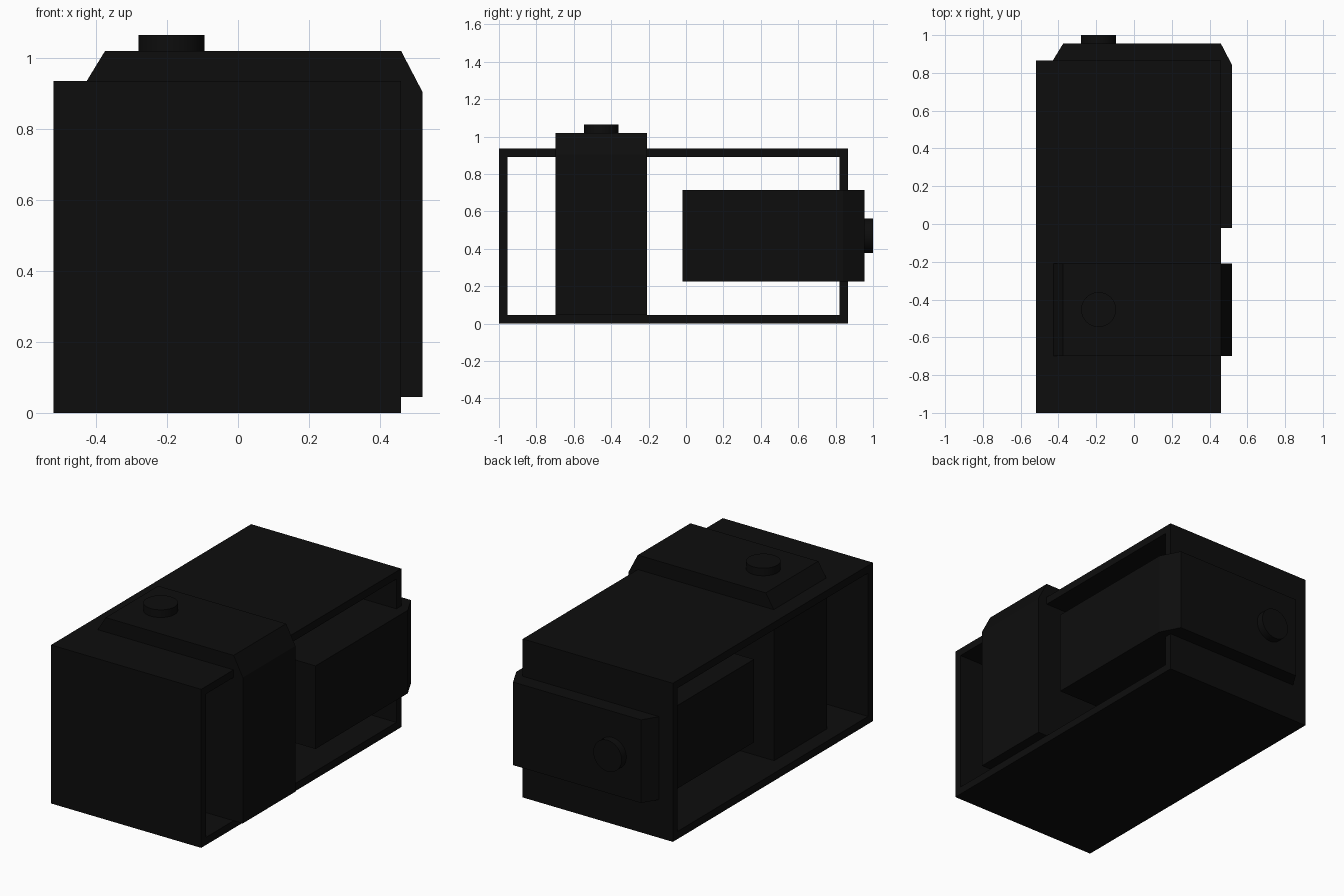
import bpy, bmesh, math
from mathutils import Matrix, Vector

cube = bpy.data.objects.get("Cube")
if cube:
    bpy.data.objects.remove(cube, do_unlink=True)

# Single matt black material
black = bpy.data.materials.new("matt black")
black.use_nodes = True
colour = (0.004, 0.004, 0.004, 1)
black.diffuse_color = colour
black.node_tree.nodes["Principled BSDF"].inputs["Base Color"].default_value = colour


def finish(name, bm, matrix=Matrix()):
    bm.transform(matrix)
    bmesh.ops.recalc_face_normals(bm, faces=bm.faces)
    mesh = bpy.data.meshes.new(name)
    bm.to_mesh(mesh)
    bm.free()
    mesh.materials.append(black)
    obj = bpy.data.objects.new(name, mesh)
    bpy.context.collection.objects.link(obj)
    return obj


def rect(y0, y1, z0, z1):
    return [(y0, z0), (y1, z0), (y1, z1), (y0, z1)]


# Rectangular sleeve, open at both x ends
X0, X1, WALL = -0.52, 0.46, 0.045
Y0, Y1, HEIGHT = -1.0, 0.865, 0.935
bm = bmesh.new()
loops = {}
for side, x in (("a", X0), ("b", X1)):
    for ring, pts in (("out", rect(Y0, Y1, 0, HEIGHT)),
                      ("in", rect(Y0 + WALL, Y1 - WALL, WALL, HEIGHT - WALL))):
        loops[side, ring] = [bm.verts.new((x, y, z)) for y, z in pts]
pairs = [(("a", "out"), ("b", "out")), (("b", "in"), ("a", "in")),
         (("a", "in"), ("a", "out")), (("b", "out"), ("b", "in"))]
for p, q in pairs:
    for i in range(4):
        j = (i + 1) % 4
        bm.faces.new((loops[p][i], loops[p][j], loops[q][j], loops[q][i]))
finish("sleeve", bm)

# Chamfered block: profile in x and length, extruded across its width
PROFILE = [(-0.43, 0), (-0.43, 0.885), (-0.375, 0.975),
           (0.46, 0.975), (0.52, 0.86), (0.52, 0)]
HALF_WIDTH = 0.245


def block(name, matrix):
    bm = bmesh.new()
    face = bm.faces.new([bm.verts.new((x, -HALF_WIDTH, h)) for x, h in PROFILE])
    ext = bmesh.ops.extrude_face_region(bm, geom=[face])
    verts = [v for v in ext["geom"] if isinstance(v, bmesh.types.BMVert)]
    bmesh.ops.translate(bm, verts=verts, vec=(0, 2 * HALF_WIDTH, 0))
    finish(name + "_block", bm, matrix)

    # Round button on the block's end
    bm = bmesh.new()
    bmesh.ops.create_cone(bm, cap_ends=True, segments=32, radius1=0.0925,
                          radius2=0.0925, depth=0.06,
                          matrix=Matrix.Translation((-0.1875, 0, 0.99)))
    button = finish(name + "_button", bm, matrix)
    bpy.ops.object.select_all(action="DESELECT")
    button.select_set(True)
    bpy.context.view_layer.objects.active = button
    bpy.ops.object.shade_smooth_by_angle(angle=math.radians(40))


# One block stands up through the roof, the other lies out through the back
block("upright", Matrix.Translation((0, -0.453, 0.045)))
lying = Matrix(((1, 0, 0, 0), (0, 0, 1, -0.02), (0, -1, 0, 0.47), (0, 0, 0, 1)))
block("lying", lying)
